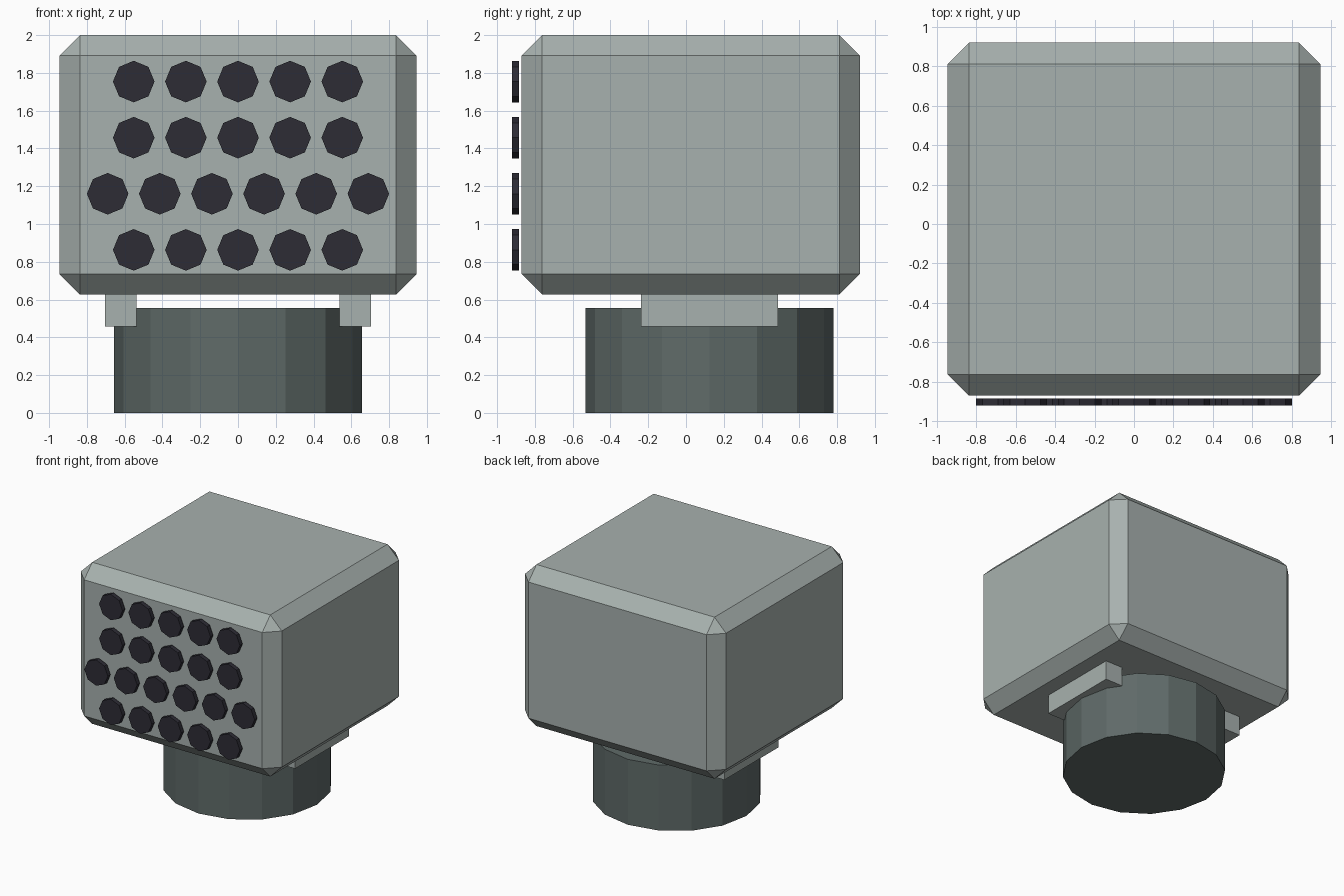
import bpy, bmesh, math
from mathutils import Matrix

if "Cube" in bpy.data.objects:
    bpy.data.objects.remove(bpy.data.objects["Cube"])


def material(name, rgb):
    m = bpy.data.materials.new(name)
    m.diffuse_color = (*rgb, 1)
    m.use_nodes = True
    m.node_tree.nodes["Principled BSDF"].inputs["Base Color"].default_value = m.diffuse_color
    return m


shell = material("pale grey", (0.39, 0.44, 0.425))
dark = material("dark grey green", (0.115, 0.145, 0.14))
black = material("blackish violet", (0.026, 0.025, 0.036))


def add_object(name, bm, mat):
    mesh = bpy.data.meshes.new(name)
    bm.to_mesh(mesh)
    bm.free()
    mesh.materials.append(mat)
    obj = bpy.data.objects.new(name, mesh)
    bpy.context.collection.objects.link(obj)
    return obj


def box(name, lo, hi, mat, bevel=0):
    bm = bmesh.new()
    size = [b - a for a, b in zip(lo, hi)]
    mid = [(a + b) / 2 for a, b in zip(lo, hi)]
    bmesh.ops.create_cube(bm, size=1, matrix=Matrix.Translation(mid) @ Matrix.Diagonal((*size, 1)))
    if bevel:
        bmesh.ops.bevel(bm, geom=bm.edges[:], offset=bevel, segments=1, affect='EDGES')
    return add_object(name, bm, mat)


def cylinder(name, centre, radius, depth, sides, mat, rot=Matrix()):
    bm = bmesh.new()
    bmesh.ops.create_cone(bm, cap_ends=True, segments=sides, radius1=radius, radius2=radius,
                          depth=depth, matrix=Matrix.Translation(centre) @ rot)
    return add_object(name, bm, mat)


# Chamfered head
box("head", (-0.945, -0.87, 0.627), (0.945, 0.92, 2.0), shell, 0.108)

# Round base under the head
cylinder("base", (0, 0.125, 0.278), 0.656, 0.556, 16, dark)

# Side clips joining base and head
for side, s in (("left", -1), ("right", 1)):
    x0, x1 = sorted((s * 0.537, s * 0.703))
    box(f"{side}_clip", (x0, -0.238, 0.457), (x1, 0.488, 0.66), shell)

# Rows of octagonal studs floating just ahead of the front face
face_front = Matrix.Rotation(math.radians(90), 4, 'X')
for row, count in enumerate((5, 5, 6, 5)):
    for i in range(count):
        x = (i - (count - 1) / 2) * 0.276
        cylinder(f"stud_{row}_{i}", (x, -0.902, 1.754 - row * 0.297), 0.11, 0.036, 8, black, face_front)
